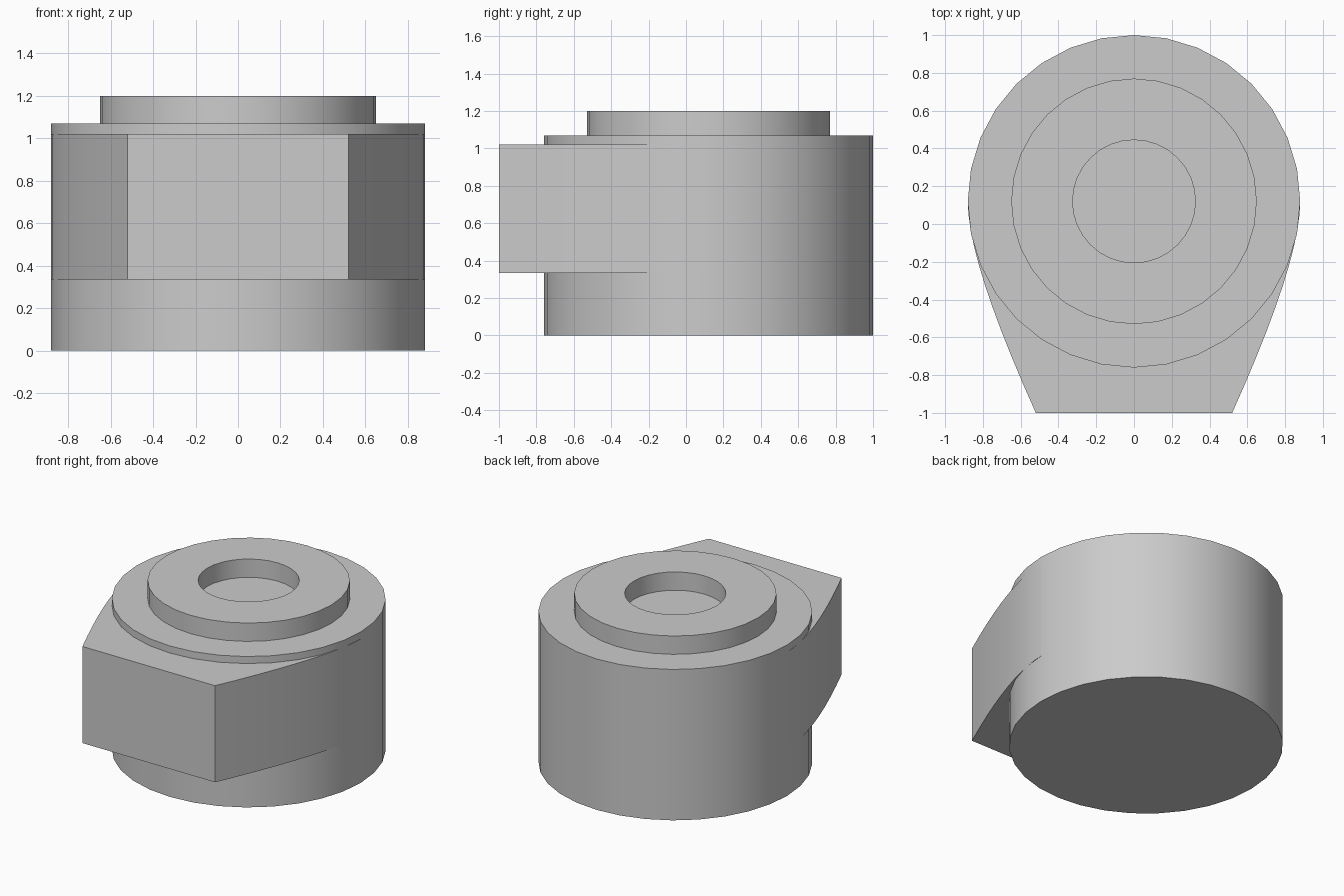
import bpy, bmesh
from math import radians, tau
from mathutils import Vector

cube = bpy.data.objects.get("Cube")
if cube:
    bpy.data.objects.remove(cube, do_unlink=True)

AXIS_Y = 0.12   # centre of the round body
RADIUS = 0.88
SEGMENTS = 32

grey = bpy.data.materials.new("plain grey")
grey.use_nodes = True
colour = (0.6, 0.6, 0.6, 1)
grey.diffuse_color = colour
grey.node_tree.nodes["Principled BSDF"].inputs["Base Color"].default_value = colour


def finish(name, bm):
    """Turn a bmesh into a smooth-by-angle object."""
    bmesh.ops.remove_doubles(bm, verts=bm.verts, dist=0.0001)
    bmesh.ops.recalc_face_normals(bm, faces=bm.faces)
    mesh = bpy.data.meshes.new(name)
    bm.to_mesh(mesh)
    bm.free()
    mesh.materials.append(grey)
    obj = bpy.data.objects.new(name, mesh)
    bpy.context.collection.objects.link(obj)
    bpy.ops.object.select_all(action='DESELECT')
    obj.select_set(True)
    bpy.context.view_layer.objects.active = obj
    bpy.ops.object.shade_smooth_by_angle(angle=radians(30))
    return obj


def lathe(name, profile):
    """Spin a radius/height profile around the body axis."""
    bm = bmesh.new()
    verts = [bm.verts.new((0, AXIS_Y + r, z)) for r, z in profile]
    edges = [bm.edges.new(pair) for pair in zip(verts, verts[1:])]
    bmesh.ops.spin(bm, geom=verts + edges, cent=(0, AXIS_Y, 0), axis=(0, 0, 1),
                   angle=tau, steps=SEGMENTS, use_merge=True)
    return finish(name, bm)


def extrude_outline(name, outline, bottom, top):
    """Raise a flat outline into a solid."""
    bm = bmesh.new()
    face = bm.faces.new([bm.verts.new((x, y, bottom)) for x, y in outline])
    raised = bmesh.ops.extrude_face_region(bm, geom=[face], use_keep_orig=True)
    verts = [v for v in raised["geom"] if isinstance(v, bmesh.types.BMVert)]
    bmesh.ops.translate(bm, verts=verts, vec=(0, 0, top - bottom))
    return finish(name, bm)


# Round body and the raised collar with its shallow bore
lathe("round_body", [(0, 0), (RADIUS, 0), (RADIUS, 1.07), (0, 1.07)])
lathe("top_collar", [(0.65, 1.07), (0.65, 1.2), (0.325, 1.2), (0.325, 1.07)])

# Tapered front lug: each side curves off the body towards a flat front face
start, control, end = Vector((RADIUS, AXIS_Y)), Vector((RADIUS, -0.2)), Vector((0.52, -1))
steps = 10
side = []
for i in range(steps + 1):
    t = i / steps
    side.append(start * (1 - t) ** 2 + control * 2 * t * (1 - t) + end * t ** 2)
outline = [(p.x, p.y) for p in side] + [(-p.x, p.y) for p in reversed(side)]
extrude_outline("front_lug", outline, 0.335, 1.02)
